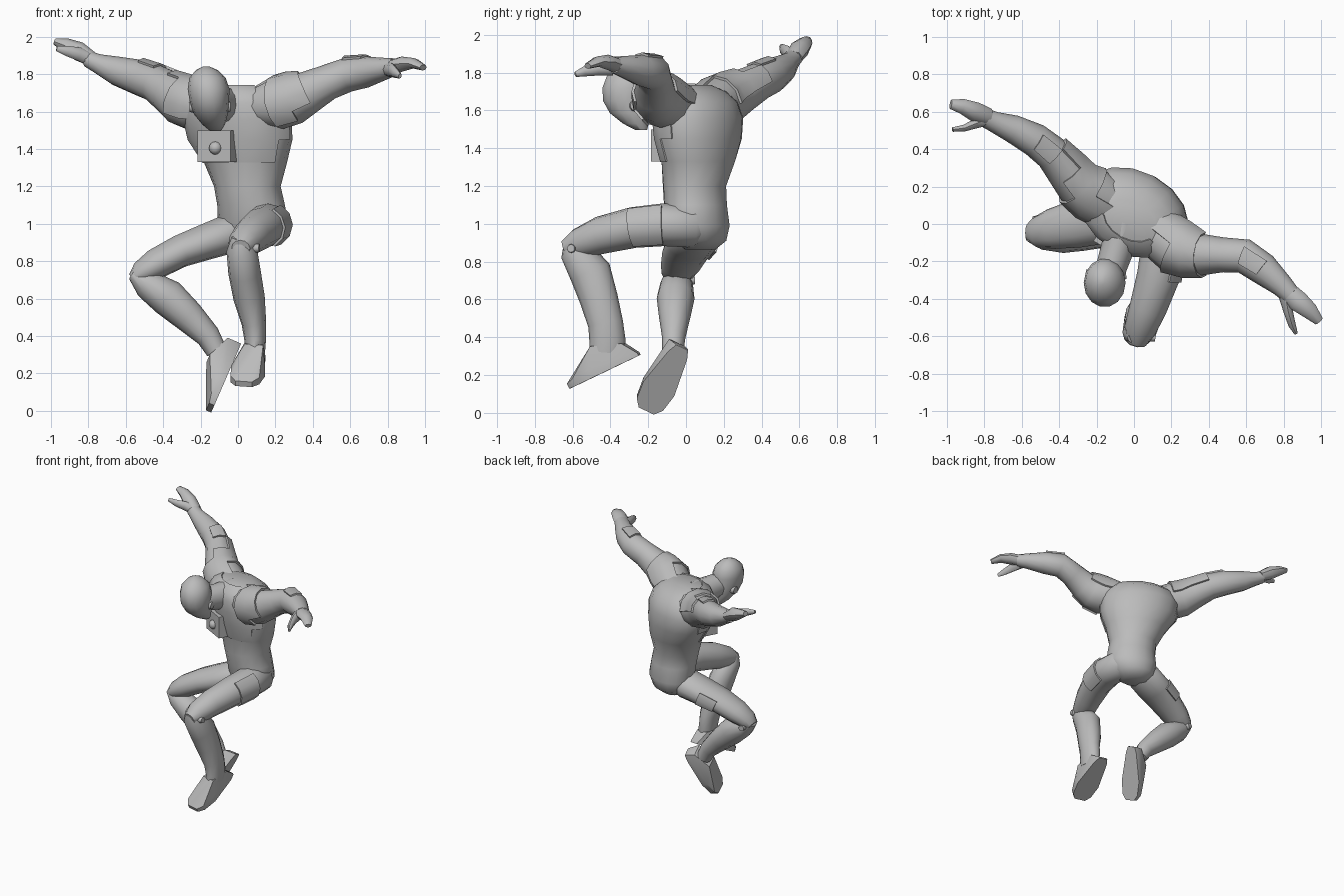
import bpy, bmesh, math
from mathutils import Vector, Matrix

if "Cube" in bpy.data.objects:
    bpy.data.objects.remove(bpy.data.objects["Cube"])

grey = bpy.data.materials.new("plain grey")
grey.use_nodes = True
grey.diffuse_color = (0.5, 0.5, 0.5, 1)
grey.node_tree.nodes["Principled BSDF"].inputs["Base Color"].default_value = (0.5, 0.5, 0.5, 1)

SHOULDER = Vector((0.88, -0.47, 0))   # line through the twisted shoulders
FRONT = Vector((-0.47, -0.88, 0))     # way the chest faces
UP = Vector((0, 0, 1))
X = Vector((1, 0, 0))
Y = Vector((0, 1, 0))


def finish(name, bm, angle=45):
    """Turn a bmesh into a shaded, coloured object."""
    bmesh.ops.recalc_face_normals(bm, faces=bm.faces)
    mesh = bpy.data.meshes.new(name)
    bm.to_mesh(mesh)
    bm.free()
    mesh.materials.append(grey)
    ob = bpy.data.objects.new(name, mesh)
    bpy.context.collection.objects.link(ob)
    bpy.ops.object.select_all(action='DESELECT')
    ob.select_set(True)
    bpy.context.view_layer.objects.active = ob
    bpy.ops.object.shade_smooth_by_angle(angle=math.radians(angle))
    return ob


def limb(name, rows, ref, sides=12, axis=None):
    """Loft rings (x, y, z, half size along ref, half size across) along a path."""
    bm = bmesh.new()
    pts = [Vector(r[:3]) for r in rows]
    rings = []
    for i, row in enumerate(rows):
        t = axis or (pts[min(i + 1, len(pts) - 1)] - pts[max(i - 1, 0)]).normalized()
        u = (ref - t * ref.dot(t)).normalized()
        v = t.cross(u)
        angles = [2 * math.pi * k / sides for k in range(sides)]
        rings.append([bm.verts.new(pts[i] + u * row[3] * math.cos(a) + v * row[4] * math.sin(a))
                      for a in angles])
    for a, b in zip(rings, rings[1:]):
        for k in range(sides):
            n = (k + 1) % sides
            bm.faces.new((a[k], a[n], b[n], b[k]))
    bm.faces.new(rings[0])
    bm.faces.new(rings[-1])
    return finish(name, bm)


def plate(name, source, rule, lift=0.01):
    """Armour: copy the faces picked by rule(centre, normal) and raise them."""
    bm = bmesh.new()
    bm.from_mesh(source.data)
    drop = [f for f in bm.faces if len(f.verts) > 4 or not rule(f.calc_center_median(), f.normal)]
    bmesh.ops.delete(bm, geom=drop, context='FACES')
    bm.normal_update()
    low = list(bm.faces)
    grown = bmesh.ops.extrude_face_region(bm, geom=low, use_keep_orig=True)["geom"]
    for v in [g for g in grown if isinstance(g, bmesh.types.BMVert)]:
        v.co += v.normal * lift
    return finish(name, bm)


def foot(name, heel, toe, normal, ankle, instep):
    """Hull of a flat sole outline, the ankle and the toe box."""
    heel, toe, normal = Vector(heel), Vector(toe), Vector(normal)
    axis = toe - heel
    side = axis.cross(normal).normalized()
    down = side.cross(axis).normalized()
    if down.dot(normal) < 0:
        down.negate()
    bm = bmesh.new()
    for t, w, h in ((0, .035, .015), (.12, .055, .03), (.65, .092, .05), (.9, .078, .04), (1, .045, .03)):
        for s in (-1, 1):
            p = heel + axis * t + side * w * s
            bm.verts.new(p)
            bm.verts.new(p - down * h)
    for centre, w in ((ankle, 0.05), (instep, 0.05)):
        for s in (-1, 1):
            bm.verts.new(Vector(centre) + side * w * s)
    hull = bmesh.ops.convex_hull(bm, input=bm.verts)
    loose = {g for g in hull["geom_interior"] if isinstance(g, bmesh.types.BMVert)}
    bmesh.ops.delete(bm, geom=list(loose), context='VERTS')
    return finish(name, bm, 35)


def disc(name, centre, direction, radius, depth):
    bm = bmesh.new()
    bmesh.ops.create_cone(bm, cap_ends=True, segments=10, radius1=radius,
                          radius2=radius * 0.75, depth=depth)
    turn = Vector(direction).to_track_quat('Z', 'Y').to_matrix().to_4x4()
    bm.transform(Matrix.Translation(centre) @ turn)
    return finish(name, bm)


# Torso, neck and head
torso = limb("torso", [
    (.06, .075, .865, .09, .08), (.07, .075, .91, .155, .135), (.08, .065, .99, .195, .16),
    (.07, .05, 1.1, .186, .163), (.05, .045, 1.2, .182, .165), (.04, .065, 1.33, .232, .187),
    (.015, .067, 1.45, .292, .21), (0, .065, 1.56, .305, .218), (-.01, .05, 1.645, .285, .205),
    (-.015, .03, 1.7, .235, .165), (-.02, .02, 1.735, .15, .1)], SHOULDER, 16, UP)
limb("neck", [(-.05, .0, 1.63, .1, .11), (-.085, -.12, 1.635, .09, .1),
              (-.13, -.26, 1.65, .08, .085)], SHOULDER)
limb("head", [
    (-.12, -.235, 1.495, .028, .03), (-.13, -.265, 1.53, .06, .07),
    (-.145, -.295, 1.585, .09, .11), (-.153, -.315, 1.65, .104, .127),
    (-.157, -.315, 1.72, .112, .13), (-.163, -.31, 1.78, .097, .112),
    (-.167, -.305, 1.822, .058, .065), (-.17, -.305, 1.842, .015, .02)], X, 14, UP)
for side, s in (("left", 1), ("right", -1)):
    disc(side + "_ear", (-.15 + s * .093, -.27, 1.625), (s, 0.1, 0), .035, .03)

# Arms
left_arm = limb("left_arm", [
    (.1, -.03, 1.62, .1, .13), (.22, -.12, 1.645, .14, .145), (.3, -.15, 1.67, .138, .13),
    (.37, -.165, 1.7, .115, .11), (.48, -.165, 1.757, .095, .093), (.59, -.172, 1.798, .092, .093),
    (.69, -.24, 1.812, .083, .086), (.79, -.328, 1.83, .058, .062),
    (.84, -.38, 1.84, .045, .052)], UP)
right_arm = limb("right_arm", [
    (-.1, .09, 1.61, .1, .13), (-.23, .165, 1.635, .14, .142), (-.3, .215, 1.66, .138, .125),
    (-.36, .29, 1.7, .118, .112), (-.44, .38, 1.75, .102, .095), (-.53, .45, 1.783, .096, .09),
    (-.65, .51, 1.818, .078, .075), (-.75, .547, 1.857, .052, .055),
    (-.8, .57, 1.88, .045, .05)], UP)

# Hands: a broad palm with fingers, and a separate thumb
limb("left_fingers", [(.82, -.36, 1.835, .042, .052), (.88, -.415, 1.855, .04, .056),
                      (.94, -.465, 1.858, .028, .045), (.99, -.52, 1.835, .016, .025)], UP, 8)
limb("left_thumb", [(.81, -.39, 1.825, .04, .035), (.825, -.47, 1.82, .036, .025),
                    (.845, -.54, 1.805, .026, .02), (.866, -.585, 1.79, .014, .01)], UP, 8)
limb("right_fingers", [(-.78, .57, 1.88, .04, .05), (-.85, .6, 1.922, .052, .053),
                       (-.92, .63, 1.955, .038, .04), (-.98, .64, 1.975, .018, .025)], UP, 8)
limb("right_thumb", [(-.79, .56, 1.88, .035, .035), (-.85, .535, 1.908, .036, .025),
                     (-.91, .512, 1.923, .028, .018), (-.97, .505, 1.937, .014, .012)], UP, 8)

# Legs
left_thigh = limb("left_thigh", [
    (.13, .12, 1.0, .06, .06), (.155, .04, .99, .116, .12), (.16, -.12, .995, .113, .122),
    (.13, -.28, .98, .108, .115), (.075, -.45, .94, .1, .1), (.03, -.57, .895, .08, .085),
    (.015, -.64, .87, .045, .05)], UP)
limb("left_shin", [
    (.015, -.61, .93, .05, .035), (.02, -.585, .86, .082, .085), (.035, -.505, .74, .087, .111),
    (.06, -.46, .6, .084, .101), (.085, -.425, .47, .066, .093), (.092, -.415, .38, .058, .096),
    (.09, -.42, .32, .055, .09)], X)
right_thigh = limb("right_thigh", [
    (.05, .07, .98, .07, .08), (-.05, .06, .945, .105, .135), (-.18, .03, .9, .096, .138),
    (-.31, .0, .853, .087, .128), (-.44, -.027, .785, .082, .108), (-.52, -.045, .735, .064, .085),
    (-.565, -.045, .705, .03, .05)], UP)
limb("right_shin", [
    (-.565, -.045, .73, .05, .03), (-.49, -.05, .68, .087, .078), (-.375, -.055, .605, .1, .1),
    (-.265, -.06, .505, .083, .086), (-.16, -.065, .4, .062, .066), (-.115, -.07, .32, .056, .056)], Y)

# Feet
foot("left_foot", (.1, -.245, .305), (.03, -.61, .13), (0, .4, -.9),
     (.09, -.335, .37), (.085, -.5, .355))
foot("right_foot", (.01, -.02, .345), (-.135, -.21, .01), (.9, 0, -.4),
     (-.065, -.045, .37), (-.16, -.1, .28))

# Armour plates raised from the body surface
plate("chest_plate", torso,
      lambda c, n: c.z > 1.33 and n.dot(FRONT) > 0.25, .008)
plate("left_shoulder_pad", left_arm,
      lambda c, n: .14 < c.x < .35 and (n.z > -.1 or n.y < -.5) and n.z > -.7, .014)
plate("right_shoulder_pad", right_arm,
      lambda c, n: -.35 < c.x < -.14 and (n.z > -.1 or n.y < -.5) and n.z > -.7, .014)
plate("left_elbow_pad", left_arm, lambda c, n: .52 < c.x < .66 and n.z > .8, .012)
plate("right_elbow_pad", right_arm, lambda c, n: -.53 < c.x < -.44 and n.z > .8, .012)
plate("left_thigh_pad", left_thigh, lambda c, n: -.33 < c.y < -.1 and n.x > .55, .012)
plate("right_thigh_pad", right_thigh, lambda c, n: -.36 < c.x < -.2 and n.y > .6, .012)

# Chest box with a round boss
bm = bmesh.new()
bmesh.ops.create_cube(bm, size=1)
bm.transform(Matrix.Translation((-.105, -.095, 1.415))
             @ Matrix.Rotation(math.atan2(SHOULDER.y, SHOULDER.x), 4, 'Z')
             @ Matrix.Diagonal((.2, .1, .17, 1)))
finish("chest_box", bm)
bm = bmesh.new()
bmesh.ops.create_uvsphere(bm, u_segments=12, v_segments=8, radius=.035)
bm.transform(Matrix.Translation((-.12, -.14, 1.405)))
finish("chest_boss", bm)

# Knee joints
disc("left_knee_joint", (.095, -.605, .87), (1, -.2, 0), .028, .04)
disc("right_knee_joint", (-.52, .025, .7), (-.2, 1, 0), .028, .04)
